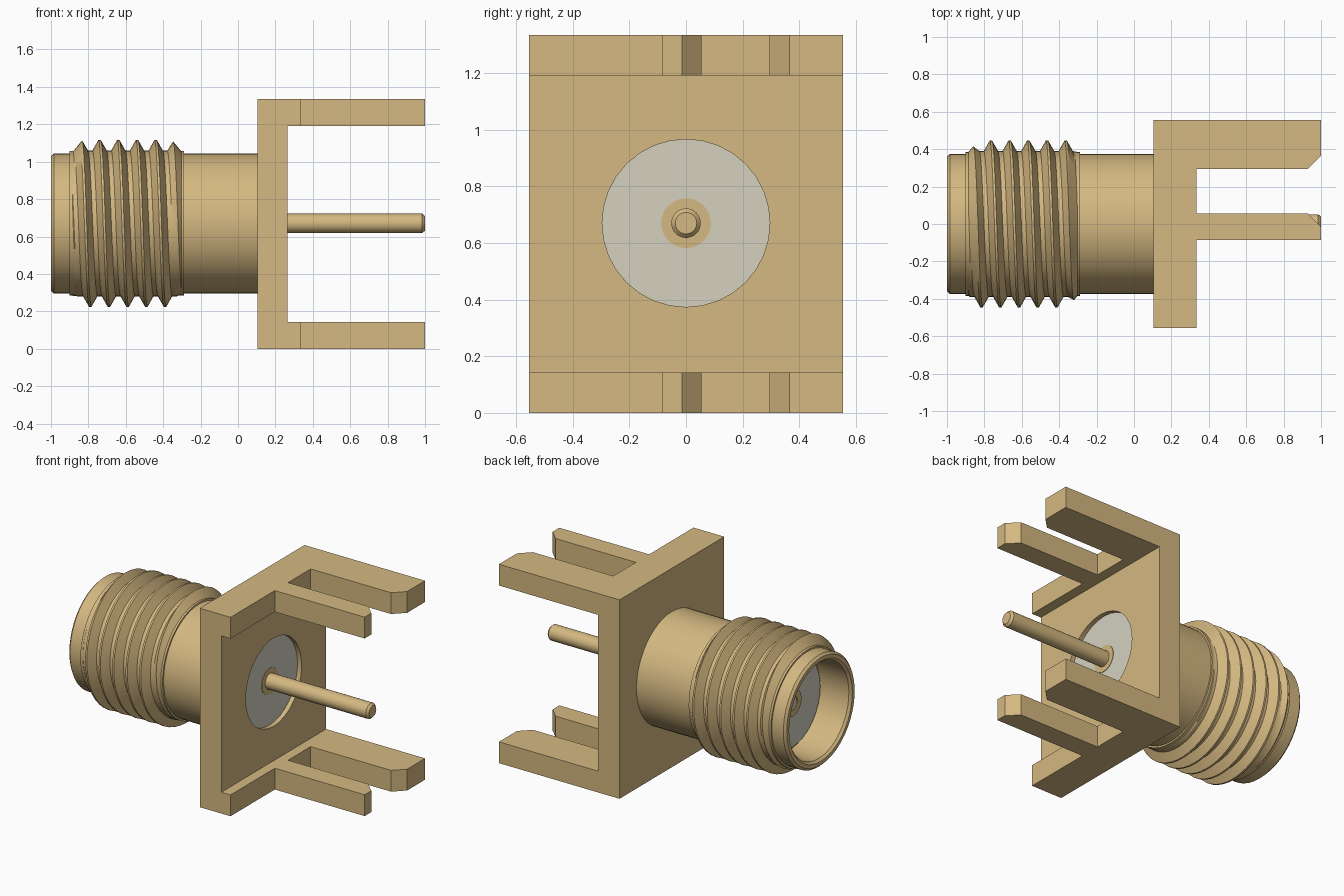
import bpy, bmesh, math
from mathutils import Vector

cube = bpy.data.objects.get("Cube")
if cube:
    bpy.data.objects.remove(cube, do_unlink=True)

AXIS_Z = 0.67      # height of the connector axis
HEIGHT = 1.335
HALF_W = 0.555


def material(name, rgb):
    m = bpy.data.materials.new(name)
    m.use_nodes = True
    colour = (*rgb, 1.0)
    m.diffuse_color = colour
    m.node_tree.nodes["Principled BSDF"].inputs["Base Color"].default_value = colour
    return m


gold = material("warm gold", (0.66, 0.48, 0.22))
white = material("off white insulator", (0.66, 0.64, 0.53))


def finish(bm, name, mat, smooth=False):
    bmesh.ops.remove_doubles(bm, verts=bm.verts, dist=0.0002)
    bmesh.ops.recalc_face_normals(bm, faces=bm.faces)
    mesh = bpy.data.meshes.new(name)
    bm.to_mesh(mesh)
    bm.free()
    mesh.materials.append(mat)
    obj = bpy.data.objects.new(name, mesh)
    bpy.context.collection.objects.link(obj)
    if smooth:
        bpy.ops.object.select_all(action="DESELECT")
        obj.select_set(True)
        bpy.context.view_layer.objects.active = obj
        bpy.ops.object.shade_smooth_by_angle(angle=math.radians(30))
    return obj


def lathe(name, profile, mat, closed=False, steps=48):
    """Revolve (x, radius) points around the connector axis."""
    bm = bmesh.new()
    vs = [bm.verts.new((x, 0, AXIS_Z + r)) for x, r in profile]
    pairs = list(zip(vs, vs[1:])) + ([(vs[-1], vs[0])] if closed else [])
    edges = [bm.edges.new(p) for p in pairs]
    bmesh.ops.spin(bm, geom=vs + edges, cent=(0, 0, AXIS_Z), axis=(1, 0, 0),
                   angle=math.tau, steps=steps)
    return finish(bm, name, mat, smooth=True)


def prism(name, points, offset, mat):
    """Extrude a flat outline along an offset vector."""
    bm = bmesh.new()
    face = bm.faces.new([bm.verts.new(p) for p in points])
    out = bmesh.ops.extrude_face_region(bm, geom=[face], use_keep_orig=True)
    moved = [g for g in out["geom"] if isinstance(g, bmesh.types.BMVert)]
    bmesh.ops.translate(bm, verts=moved, vec=Vector(offset))
    return finish(bm, name, mat)


def cut(target, cutters):
    for c in cutters:
        c.hide_render = True
        mod = target.modifiers.new("cut", "BOOLEAN")
        mod.operation = "DIFFERENCE"
        mod.solver = "EXACT"
        mod.object = c
    deps = bpy.context.evaluated_depsgraph_get()
    mesh = bpy.data.meshes.new_from_object(target.evaluated_get(deps))
    target.modifiers.clear()
    target.data = mesh
    for c in cutters:
        bpy.data.objects.remove(c, do_unlink=True)


# Mounting bracket: U-shaped side profile, then prong gaps and the centre hole
BACK, FACE, ROOT, TIP, ARM = 0.105, 0.265, 0.333, 1.0, 0.143
u_shape = [(BACK, 0), (TIP, 0), (TIP, ARM), (FACE, ARM),
           (FACE, HEIGHT - ARM), (TIP, HEIGHT - ARM), (TIP, HEIGHT), (BACK, HEIGHT)]
bracket = prism("mounting_bracket", [(x, -HALF_W, z) for x, z in u_shape],
                (0, 2 * HALF_W, 0), gold)

# Gap between prongs flares outward to leave the chamfered prong tips
gap = [(ROOT, 0.055), (0.93, 0.055), (1.1, -0.115),
       (1.1, 0.465), (0.93, 0.295), (ROOT, 0.295)]
side = [(ROOT, -0.7), (1.1, -0.7), (1.1, -0.085), (ROOT, -0.085)]
cutters = [prism("cutter", [(x, y, -0.2) for x, y in outline], (0, 0, 1.8), gold)
           for outline in (gap, side)]
cutters.append(lathe("hole_cutter", [(0, 0), (0, 0.296), (0.4, 0.296), (0.4, 0)],
                     gold, steps=32))
cut(bracket, cutters)

# Hollow barrel with chamfered mouth and a thicker section under the thread
lathe("barrel", [(-1, 0.335), (-1, 0.36), (-0.985, 0.375), (-0.9, 0.375),
                 (-0.9, 0.386), (-0.29, 0.386), (-0.29, 0.375), (0.11, 0.375),
                 (0.11, 0.296), (-0.77, 0.296), (-0.77, 0.32), (-0.985, 0.32)],
      gold, closed=True)


# Helical thread, tapered at both ends
def thread(start=-0.9, end=-0.29, pitch=0.1, segments=48):
    root, crest, core = 0.39, 0.447, 0.37
    section = [(-0.06, crest), (0.06, crest), (0.38, root), (0.62, root)]
    bm = bmesh.new()
    columns = []
    for i in range(segments + 1):
        turn = i / segments
        a = math.tau * turn
        column = []
        for k in range(-2, 9):
            for frac, radius in section:
                x = start - 0.04 + pitch * (k + frac + turn)
                x = min(max(x, start), end)
                r = min(radius, core + 1.1 * (x - start), core + 1.2 * (end - x))
                column.append(bm.verts.new((x, -r * math.sin(a),
                                            AXIS_Z + r * math.cos(a))))
        columns.append(column)
    for c, d in zip(columns, columns[1:]):
        for j in range(len(c) - 1):
            bm.faces.new((c[j], d[j], d[j + 1], c[j + 1]))
    bmesh.ops.dissolve_degenerate(bm, dist=0.0002, edges=bm.edges)
    return finish(bm, "screw_thread", gold, smooth=True)


thread()

# Insulator filling the bore, slightly recessed at the rear face
lathe("insulator", [(-0.79, 0), (-0.79, 0.296), (0.235, 0.296), (0.235, 0)],
      white, steps=32)

# Centre contact: socket at the mouth, solder pin at the rear
lathe("centre_contact", [(-0.6, 0), (-0.6, 0.045), (-0.796, 0.045), (-0.796, 0.088),
                         (0.238, 0.088), (0.238, 0.052), (0.985, 0.052),
                         (1.0, 0.038), (1.0, 0)], gold, steps=32)
